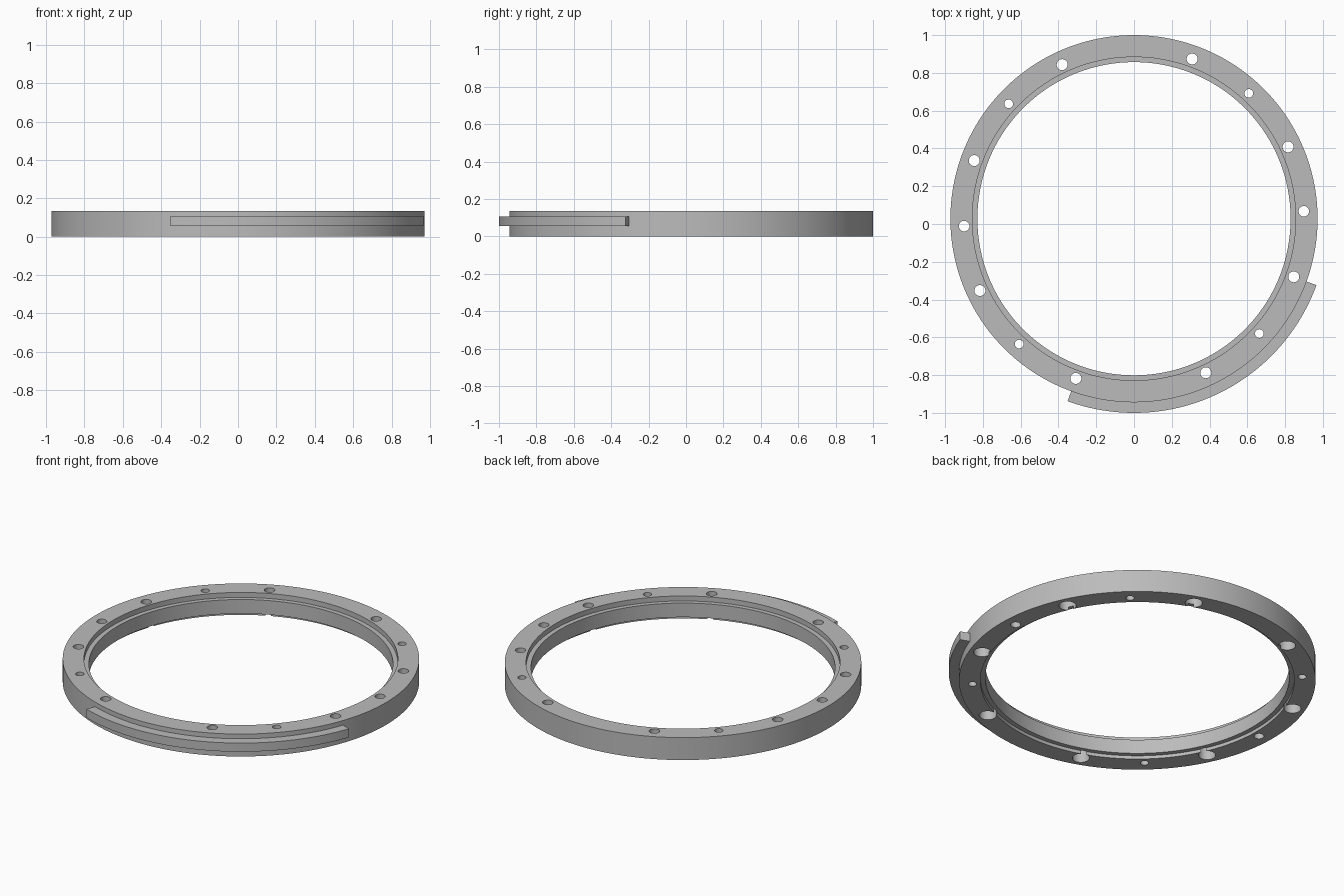
import bpy, bmesh, math
from math import radians, cos, sin

if "Cube" in bpy.data.objects:
    bpy.data.objects.remove(bpy.data.objects["Cube"])

CY = 0.028       # ring centre is offset because the rail sticks out in front
H = 0.135
R_BOLT = 0.9

grey = bpy.data.materials.new("plain grey")
grey.diffuse_color = (0.5, 0.5, 0.5, 1)
grey.use_nodes = True
grey.node_tree.nodes["Principled BSDF"].inputs["Base Color"].default_value = grey.diffuse_color


def make_object(name, bm):
    bmesh.ops.recalc_face_normals(bm, faces=bm.faces[:])
    mesh = bpy.data.meshes.new(name)
    bm.to_mesh(mesh)
    bm.free()
    mesh.materials.append(grey)
    ob = bpy.data.objects.new(name, mesh)
    bpy.context.collection.objects.link(ob)
    return ob


def sweep(name, profile, start, end, steps):
    """Sweep a closed (radius, z) profile around the ring axis."""
    bm = bmesh.new()
    full = end - start >= 360
    count = steps if full else steps + 1
    rows = []
    for i in range(count):
        a = radians(start + (end - start) * i / steps)
        rows.append([bm.verts.new((r * cos(a), CY + r * sin(a), z)) for r, z in profile])
    n = len(profile)
    for i in range(steps):
        p, q = rows[i], rows[(i + 1) % count]
        for j in range(n):
            k = (j + 1) % n
            bm.faces.new((p[j], q[j], q[k], p[k]))
    if not full:
        bm.faces.new(rows[0])
        bm.faces.new(rows[-1])
    return make_object(name, bm)


def smooth(ob):
    bpy.ops.object.select_all(action='DESELECT')
    ob.select_set(True)
    bpy.context.view_layer.objects.active = ob
    bpy.ops.object.shade_smooth_by_angle(angle=radians(30))


# ring with a stepped inner edge above and below
ring = sweep("ring", [(0.972, 0), (0.972, H), (0.856, H), (0.856, H - 0.03),
                      (0.829, H - 0.03), (0.829, 0.02), (0.856, 0.02), (0.856, 0)],
             0, 360, 192)

# outer rail over a quarter turn
rail = sweep("outer_rail", [(0.965, 0.055), (1.028, 0.055), (1.028, 0.107), (0.965, 0.107)],
             -110, -20, 64)

# hole cutters: closed turned pins
cut = bmesh.new()


def pin(angle, profile, sides=32):
    a = radians(angle)
    x, y = R_BOLT * cos(a), CY + R_BOLT * sin(a)
    rows = [[cut.verts.new((x + r * cos(2 * math.pi * i / sides),
                            y + r * sin(2 * math.pi * i / sides), z))
             for i in range(sides)] for r, z in profile]
    for p, q in zip(rows, rows[1:]):
        for i in range(sides):
            k = (i + 1) % sides
            cut.faces.new((p[i], p[k], q[k], q[i]))
    cut.faces.new(rows[0])
    cut.faces.new(rows[-1])


for i in range(8):      # counterbored screw holes
    pin(25 + 45 * i, [(0.047, -0.05), (0.047, 0.08), (0.029, 0.08), (0.029, 0.2)])
for angle in (47.5, 137.5, 227.5, 317.5):      # small plain holes
    pin(angle, [(0.023, -0.05), (0.023, 0.2)])
for angle in (2.5, 182.5):      # wider plain holes
    pin(angle, [(0.028, -0.05), (0.028, 0.2)])
cutter = make_object("hole_cutter", cut)
cutter.hide_render = True

mod = ring.modifiers.new("holes", 'BOOLEAN')
mod.operation = 'DIFFERENCE'
mod.solver = 'EXACT'
mod.object = cutter
bpy.ops.object.select_all(action='DESELECT')
ring.select_set(True)
bpy.context.view_layer.objects.active = ring
bpy.ops.object.modifier_apply(modifier=mod.name)
bpy.data.objects.remove(cutter)

smooth(ring)
smooth(rail)
